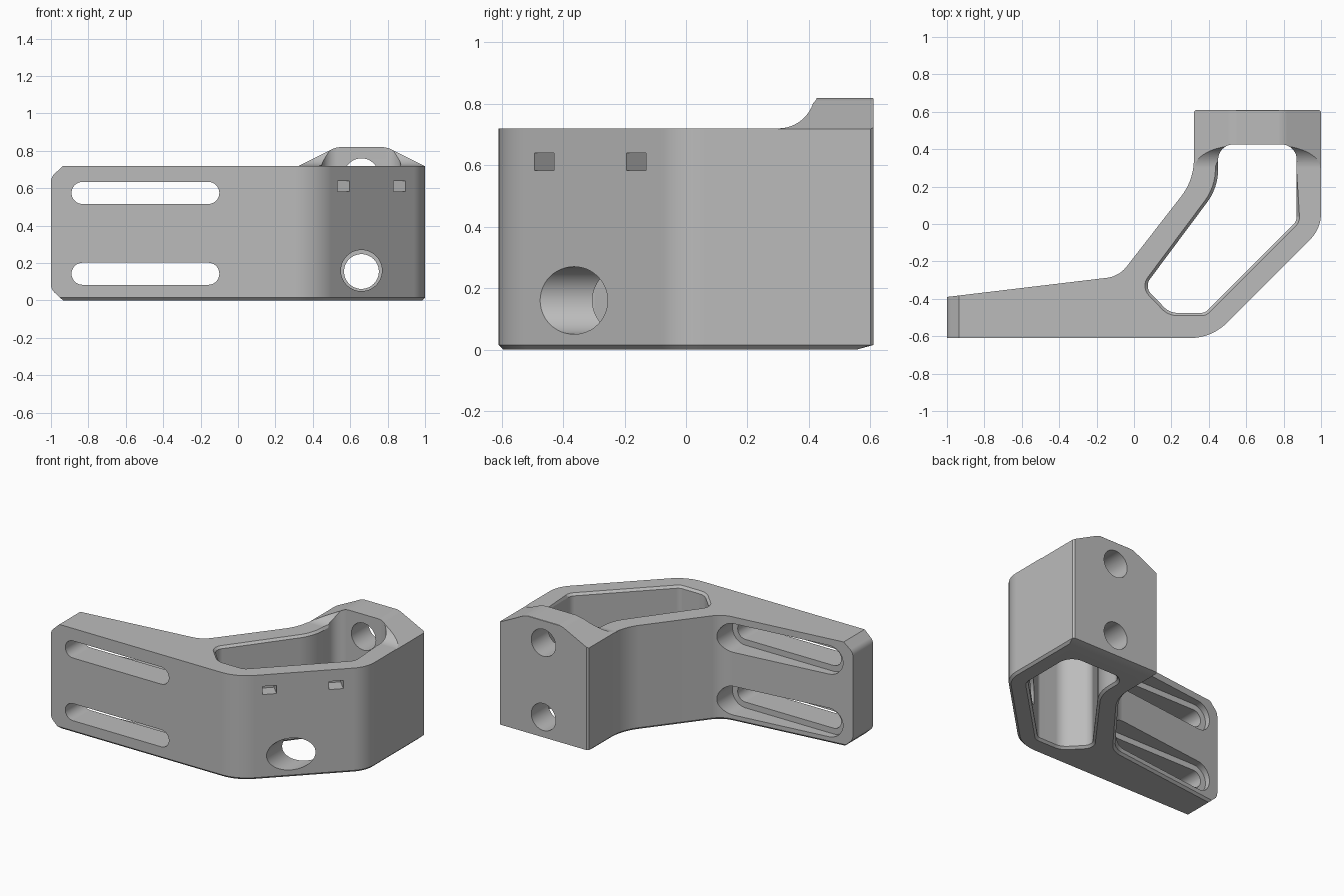
import bpy, bmesh, math
from mathutils import Vector

cube = bpy.data.objects.get("Cube")
if cube:
    bpy.data.objects.remove(cube)

grey = bpy.data.materials.new("plain grey")
grey.use_nodes = True
colour = (0.5, 0.5, 0.5, 1)
grey.diffuse_color = colour
grey.node_tree.nodes["Principled BSDF"].inputs["Base Color"].default_value = colour


def rounded(corners, steps=12):
    """Polygon from (a, b, radius) corners, with arcs at the rounded ones."""
    out = []
    for i, (a, b, r) in enumerate(corners):
        p = Vector((a, b))
        if r == 0:
            out.append(p)
            continue
        d0 = (Vector(corners[i - 1][:2]) - p).normalized()
        d1 = (Vector(corners[(i + 1) % len(corners)][:2]) - p).normalized()
        half = d0.angle(d1) / 2
        centre = p + (d0 + d1).normalized() * r / math.sin(half)
        u = p + d0 * r / math.tan(half) - centre
        v = p + d1 * r / math.tan(half) - centre
        sweep = math.pi - 2 * half
        for k in range(steps + 1):
            t = k / steps * sweep
            out.append(centre + (u * math.sin(sweep - t) + v * math.sin(t)) / math.sin(sweep))
    return out


def offset(points, d):
    """Move a counter-clockwise polygon outward by d."""
    out = []
    for i, p in enumerate(points):
        e0 = (p - points[i - 1]).normalized()
        e1 = (points[(i + 1) % len(points)] - p).normalized()
        n0, n1 = Vector((e0.y, -e0.x)), Vector((e1.y, -e1.x))
        out.append(p + (n0 + n1) * d / (1 + n0.dot(n1)))
    return out


AXES = {
    "x": lambda a, b, c: (c, a, b),
    "y": lambda a, b, c: (a, c, b),
    "z": lambda a, b, c: (a, b, c),
}


def loft(name, layers, axis="z"):
    """Closed solid through (position, polygon) layers along an axis."""
    bm = bmesh.new()
    rings = [[bm.verts.new(AXES[axis](p[0], p[1], c)) for p in pts] for c, pts in layers]
    n = len(rings[0])
    for low, high in zip(rings, rings[1:]):
        for i in range(n):
            j = (i + 1) % n
            bm.faces.new((low[i], low[j], high[j], high[i]))
    bm.faces.new(rings[0])
    bm.faces.new(rings[-1])
    bmesh.ops.recalc_face_normals(bm, faces=bm.faces)
    mesh = bpy.data.meshes.new(name)
    bm.to_mesh(mesh)
    bm.free()
    mesh.materials.append(grey)
    obj = bpy.data.objects.new(name, mesh)
    bpy.context.collection.objects.link(obj)
    return obj


def prism(name, pts, start, end, axis):
    return loft(name, [(start, pts), (end, pts)], axis)


def circle(a, b, r, count=48):
    return [(a + r * math.cos(math.tau * k / count), b + r * math.sin(math.tau * k / count))
            for k in range(count)]


def cut(target, cutter):
    """Subtract the cutter and remove it."""
    mod = target.modifiers.new("cut", "BOOLEAN")
    mod.operation, mod.solver, mod.object = "DIFFERENCE", "EXACT", cutter
    bpy.context.view_layer.objects.active = target
    bpy.ops.object.modifier_apply(modifier=mod.name)
    bpy.data.objects.remove(cutter)


TOP, PEAK, LIP = 0.72, 0.82, 0.015
MID = 0.66  # centre of the rear block in x

# Bracket body with a chamfered foot
outline = rounded([
    (-1, -0.61, 0), (0.415, -0.61, 0.28), (1, -0.025, 0.2),
    (1, 0.6, 0), (0.99, 0.61, 0), (0.33, 0.61, 0), (0.32, 0.6, 0),
    (0.32, 0.235, 0.32), (-0.08, -0.28, 0.16), (-1, -0.39, 0)])
foot = [(p.x, min(p.y, 0.555)) for p in offset(outline, -LIP)]
body = loft("bracket_body", [(0, foot), (LIP, outline), (PEAK, outline)])

# Raised rear hump: concave sweep in front, sloping shoulders, rear top chamfer
sweep = [(0.3 + 0.12 * math.sin(t), 0.84 - 0.12 * math.cos(t))
         for t in (k / 16 * math.radians(85) for k in range(17))]
cut(body, prism("top_cutter", [(-0.8, TOP)] + sweep + [(0.42, 0.95), (-0.8, 0.95)], -1.2, 1.2, "x"))
shoulder = rounded([(0.28, 0.698, 0), (0.525, PEAK, 0.12), (0.62, PEAK + 0.0005, 0),
                    (0.62, 0.95, 0), (0.28, 0.95, 0)])
for side in (1, -1):
    pts = [(MID + side * (p.x - MID), p.y) for p in shoulder]
    cut(body, prism("shoulder_cutter", pts, 0.3, 0.7, "y"))
cut(body, prism("edge_cutter", [(0.598, 0.83), (0.62, 0.808), (0.62, 0.83)], 0.2, 1.1, "x"))

# Through pocket with chamfered rims
pocket = rounded([
    (0.055, -0.335, 0.06), (0.19, -0.475, 0.1), (0.38, -0.475, 0.05), (0.87, 0.015, 0.06),
    (0.87, 0.425, 0.08), (0.45, 0.425, 0.08), (0.45, 0.195, 0.3)])
wide = offset(pocket, 0.02)
rim = [w if p.y < 0.32 else p for p, w in zip(pocket, wide)]
cut(body, loft("pocket_cutter", [
    (-0.005, wide), (LIP, pocket), (TOP - LIP, pocket), (TOP + 0.005, rim),
    (TOP + 0.006, pocket), (1, pocket)]))

# Rear bolt holes and the larger front access hole
for z in (0.155, 0.667):
    cut(body, prism("bolt_cutter", circle(MID, z, 0.093), 0.3, 0.8, "y"))
cut(body, prism("access_cutter", circle(MID, 0.16, 0.11), -0.8, 0.12, "y"))

# Square holes through the diagonal wall
for x, y in ((0.567, -0.465), (0.863, -0.162)):
    square = [(-0.045, -0.028), (0.045, -0.028), (0.045, 0.028), (-0.045, 0.028)]
    cutter = prism("square_cutter", square, -0.16, 0.1, "y")
    cutter.location = (x, y, 0.612)
    cutter.rotation_euler.z = math.radians(45)
    bpy.context.view_layer.update()
    cut(body, cutter)

# Arm slots, each with a wider recess behind
for z in (0.143, 0.575):
    for grow, start, end in ((0, -0.8, 0), (0.04, -0.42, 0)):
        r = 0.059 + grow
        x0, x1 = -0.89 - grow, -0.1 + grow
        slot = rounded([(x0, z - r, r), (x1, z - r, r), (x1, z + r, r), (x0, z + r, r)])
        # drop the doubled points where the end arcs meet
        slot = [p for i, p in enumerate(slot) if (p - slot[i - 1]).length > 1e-4]
        cut(body, prism("slot_cutter", slot, start, end, "y"))

# Clipped corners at the arm tip
tip = rounded([(-1.1, 0.9, 0), (-1.1, 0.56, 0), (-1, 0.56, 0), (-1, 0.66, 0.06),
               (-0.935, TOP, 0), (-0.8, 0.845, 0)], 6)
for low in (False, True):
    pts = [(p.x, TOP - p.y if low else p.y) for p in tip]
    cut(body, prism("tip_cutter", pts, -0.8, 0, "y"))

# Smooth rounded walls, crisp edges
bpy.ops.object.select_all(action="DESELECT")
body.select_set(True)
bpy.context.view_layer.objects.active = body
bpy.ops.object.shade_smooth_by_angle(angle=math.radians(20))
weighted = body.modifiers.new("weighted normals", "WEIGHTED_NORMAL")
weighted.keep_sharp = True
